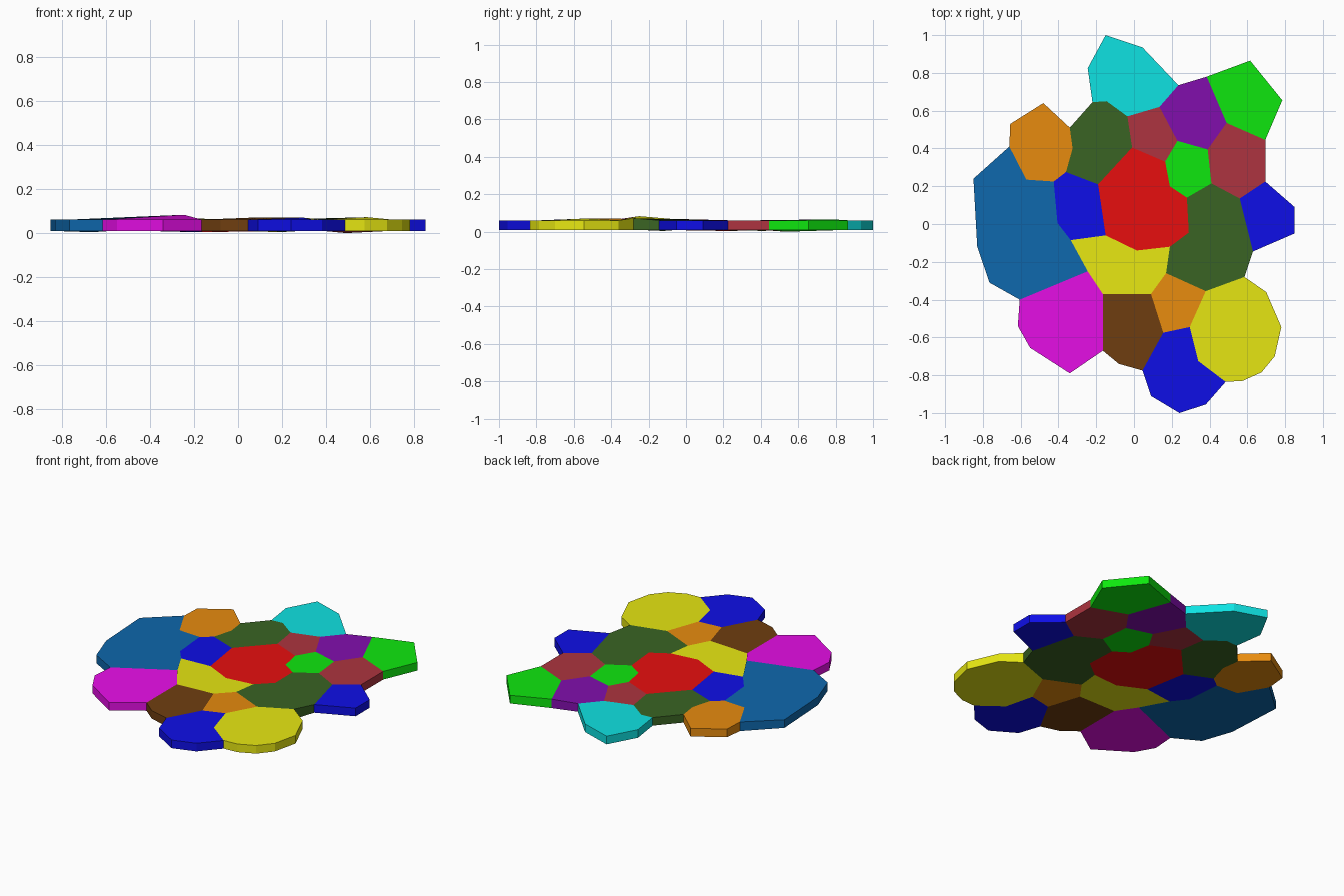
import bpy, bmesh

BASE, TOP = 0.01, 0.061
# Corners where the sheet is slightly uneven: top heights and bottom heights
PEAKS = {(-0.245, -0.25): 0.083, (0.09, -0.37): 0.071, (0.295, -0.545): 0.07,
         (0.585, -0.28): 0.072, (-0.335, -0.085): 0.069, (0.29, -0.045): 0.068,
         (0.385, 0.78): 0.066}
DIPS = {(-0.66, 0.41): 0.004, (0.49, 0.535): 0.0,
        (0.19, -0.12): 0.004, (-0.19, 0.21): 0.004}

LO = 0.0045
COLOURS = {"red": (0.8, LO, LO), "blue": (LO, LO, 0.8), "teal": (LO, 0.138, 0.418),
           "cyan": (LO, 0.76, 0.76), "green": (LO, 0.8, LO), "olive": (0.042, 0.127, 0.017),
           "orange": (0.8, 0.258, LO), "yellow": (0.8, 0.8, 0.006), "magenta": (0.8, LO, 0.8),
           "brown": (0.159, 0.048, 0.005), "purple": (0.22, LO, 0.418),
           "rust": (0.418, 0.034, 0.05)}
MATS = {}
for key, rgb in COLOURS.items():
    MATS[key] = bpy.data.materials.new(key)
    MATS[key].diffuse_color = (*rgb, 1)


def tile(name, colour, outline):
    """Flat-sided slab from an outline, with shared corner heights."""
    bm = bmesh.new()
    low = [bm.verts.new((x, y, DIPS.get((x, y), BASE))) for x, y in outline]
    high = [bm.verts.new((x, y, PEAKS.get((x, y), TOP))) for x, y in outline]
    bm.faces.new(low)
    bm.faces.new(high)
    n = len(outline)
    for i in range(n):
        j = (i + 1) % n
        bm.faces.new((low[i], low[j], high[j], high[i]))
    bmesh.ops.recalc_face_normals(bm, faces=bm.faces)
    me = bpy.data.meshes.new(name)
    bm.to_mesh(me)
    bm.free()
    me.materials.append(MATS[colour])
    bpy.context.collection.objects.link(bpy.data.objects.new(name, me))


# Back tiles
tile("back_cyan_tile", "cyan", [(-0.15, 1.0), (0.045, 0.935), (0.235, 0.735), (0.135, 0.62),
     (-0.035, 0.57), (-0.145, 0.65), (-0.22, 0.645), (-0.245, 0.825)])
tile("back_olive_tile", "olive", [(-0.145, 0.65), (-0.035, 0.57), (-0.01, 0.405), (-0.19, 0.21),
     (-0.36, 0.275), (-0.325, 0.40), (-0.34, 0.51), (-0.22, 0.645)])
tile("back_orange_tile", "orange", [(-0.48, 0.64), (-0.34, 0.51), (-0.325, 0.40), (-0.36, 0.275),
     (-0.425, 0.225), (-0.57, 0.235), (-0.66, 0.41), (-0.655, 0.53)])
tile("back_purple_tile", "purple", [(0.235, 0.735), (0.385, 0.78), (0.49, 0.535), (0.39, 0.395),
     (0.23, 0.44), (0.135, 0.62)])
tile("back_green_tile", "green", [(0.385, 0.78), (0.615, 0.865), (0.785, 0.655), (0.695, 0.445),
     (0.49, 0.535)])
tile("inner_rust_tile", "rust", [(0.135, 0.62), (0.23, 0.44), (0.165, 0.33), (-0.01, 0.405),
     (-0.035, 0.57)])
tile("right_rust_tile", "rust", [(0.49, 0.535), (0.695, 0.445), (0.695, 0.225), (0.56, 0.135),
     (0.41, 0.215), (0.39, 0.395)])

# Middle tiles
tile("left_teal_tile", "teal", [(-0.66, 0.41), (-0.57, 0.235), (-0.425, 0.225), (-0.405, 0.005),
     (-0.335, -0.085), (-0.245, -0.25), (-0.605, -0.40), (-0.765, -0.31), (-0.83, -0.12),
     (-0.85, 0.24)])
tile("inner_blue_tile", "blue", [(-0.36, 0.275), (-0.19, 0.21), (-0.15, -0.06), (-0.335, -0.085),
     (-0.405, 0.005), (-0.425, 0.225)])
tile("centre_red_tile", "red", [(-0.01, 0.405), (0.165, 0.33), (0.19, 0.20), (0.28, 0.14),
     (0.29, -0.045), (0.19, -0.12), (0.015, -0.14), (-0.15, -0.06), (-0.19, 0.21)])
tile("inner_green_tile", "green", [(0.23, 0.44), (0.39, 0.395), (0.41, 0.215), (0.28, 0.14),
     (0.19, 0.20), (0.165, 0.33)])
tile("right_blue_tile", "blue", [(0.695, 0.225), (0.85, 0.09), (0.85, -0.05), (0.63, -0.145),
     (0.56, 0.135)])
tile("right_olive_tile", "olive", [(0.41, 0.215), (0.56, 0.135), (0.63, -0.145), (0.585, -0.28),
     (0.38, -0.355), (0.17, -0.26), (0.19, -0.12), (0.29, -0.045), (0.28, 0.14)])
tile("inner_yellow_tile", "yellow", [(-0.15, -0.06), (0.015, -0.14), (0.19, -0.12), (0.17, -0.26),
     (0.09, -0.37), (-0.165, -0.37), (-0.245, -0.25), (-0.335, -0.085)])

# Front tiles
tile("front_magenta_tile", "magenta", [(-0.245, -0.25), (-0.165, -0.37), (-0.165, -0.67),
     (-0.34, -0.79), (-0.55, -0.655), (-0.615, -0.54), (-0.605, -0.40)])
tile("front_brown_tile", "brown", [(-0.165, -0.37), (0.09, -0.37), (0.155, -0.575),
     (0.045, -0.775), (-0.08, -0.74), (-0.165, -0.67)])
tile("front_orange_tile", "orange", [(0.17, -0.26), (0.38, -0.355), (0.295, -0.545),
     (0.155, -0.575), (0.09, -0.37)])
tile("front_yellow_tile", "yellow", [(0.585, -0.28), (0.70, -0.36), (0.78, -0.545), (0.745, -0.70),
     (0.675, -0.785), (0.575, -0.83), (0.485, -0.835), (0.34, -0.725), (0.295, -0.545),
     (0.38, -0.355)])
tile("front_blue_tile", "blue", [(0.155, -0.575), (0.295, -0.545), (0.34, -0.725), (0.485, -0.835),
     (0.38, -0.955), (0.24, -1.0), (0.09, -0.91), (0.045, -0.775)])
